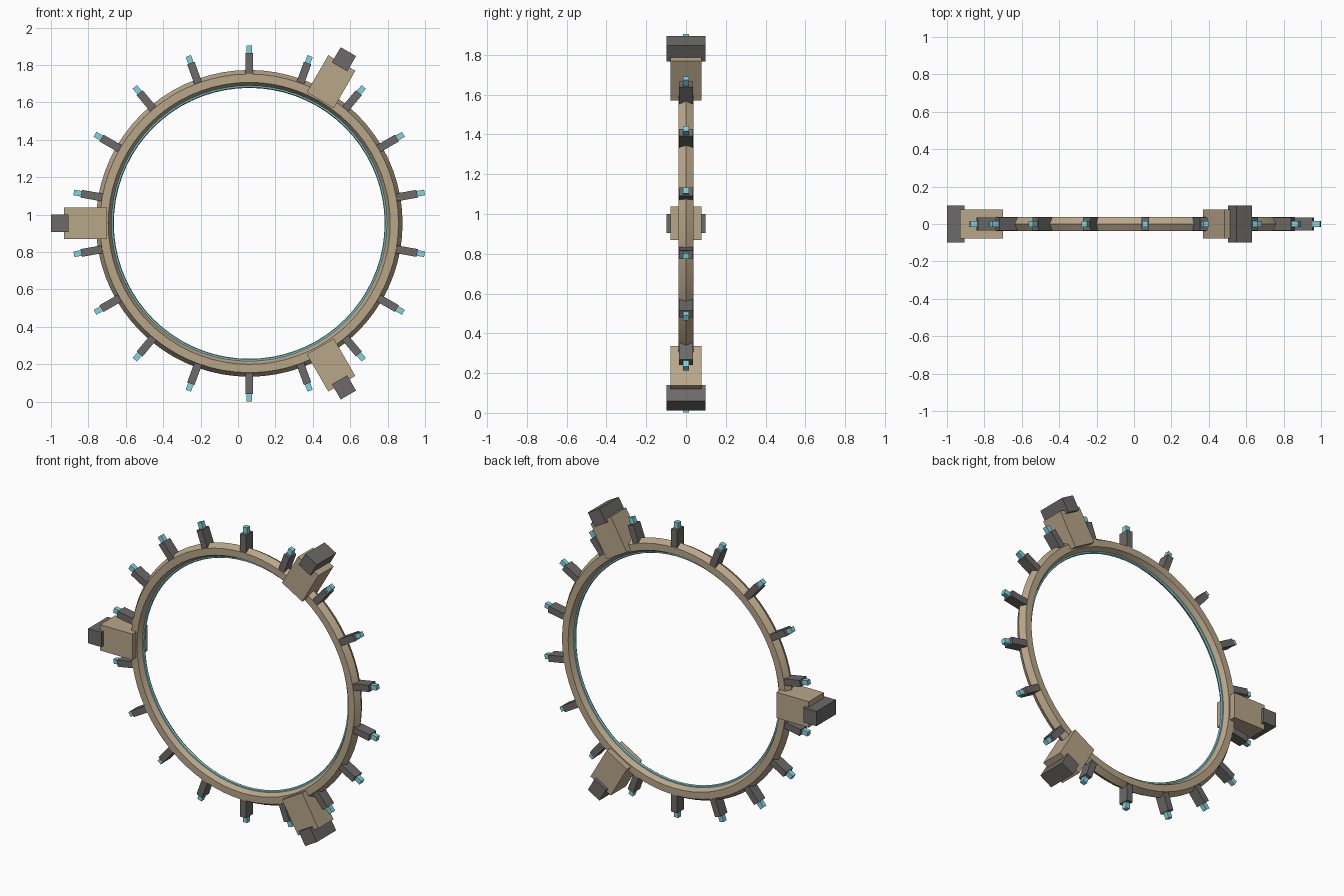
import bpy
import math
from mathutils import Matrix, Vector

if "Cube" in bpy.data.objects:
    bpy.data.objects.remove(bpy.data.objects["Cube"])

CENTRE = Vector((0.06, 0, 0.953))


def material(name, rgb):
    m = bpy.data.materials.new(name)
    m.diffuse_color = (*rgb, 1)
    m.use_nodes = True
    m.node_tree.nodes["Principled BSDF"].inputs["Base Color"].default_value = m.diffuse_color
    return m


TAN = material("tan_metal", (0.48, 0.38, 0.25))
DARK = material("dark_metal", (0.15, 0.145, 0.14))
CYAN = material("cyan_glow", (0.22, 0.66, 0.74))


def ring(name, major, minor, mat, sides=6):
    # upright ring facing the front
    bpy.ops.mesh.primitive_torus_add(
        major_radius=major, minor_radius=minor, major_segments=72,
        minor_segments=sides, location=CENTRE, rotation=(math.pi / 2, 0, 0))
    ob = bpy.context.object
    ob.name = name
    ob.data.materials.append(mat)
    bpy.ops.object.shade_smooth_by_angle(angle=math.radians(30))


def radial_box(name, degrees, r0, r1, depth, width, mat):
    # box reaching from radius r0 to r1 along a spoke direction
    bpy.ops.mesh.primitive_cube_add(size=1)
    ob = bpy.context.object
    ob.name = name
    ob.data.transform(Matrix.Translation(((r0 + r1) / 2, 0, 0))
                      @ Matrix.Diagonal((r1 - r0, depth, width, 1)))
    ob.rotation_euler = (0, -math.radians(degrees), 0)
    ob.location = CENTRE
    ob.data.materials.append(mat)


# Six-sided main ring and thin glowing liner
ring("main_ring", 0.776, 0.044, TAN)
ring("inner_glow_ring", 0.733, 0.009, CYAN)

# Eighteen pegs with glowing tips
for i in range(18):
    a = 10 + 20 * i
    radial_box(f"peg_{i + 1}", a, 0.79, 0.912, 0.07, 0.042, DARK)
    radial_box(f"peg_tip_{i + 1}", a, 0.905, 0.952, 0.03, 0.03, CYAN)

# Three clamp blocks with dark caps
for i, a in enumerate((60, 180, 300)):
    radial_box(f"clamp_block_{i + 1}", a, 0.76, 0.99, 0.155, 0.167, TAN)
    radial_box(f"clamp_cap_{i + 1}", a, 0.966, 1.06, 0.198, 0.095, DARK)
